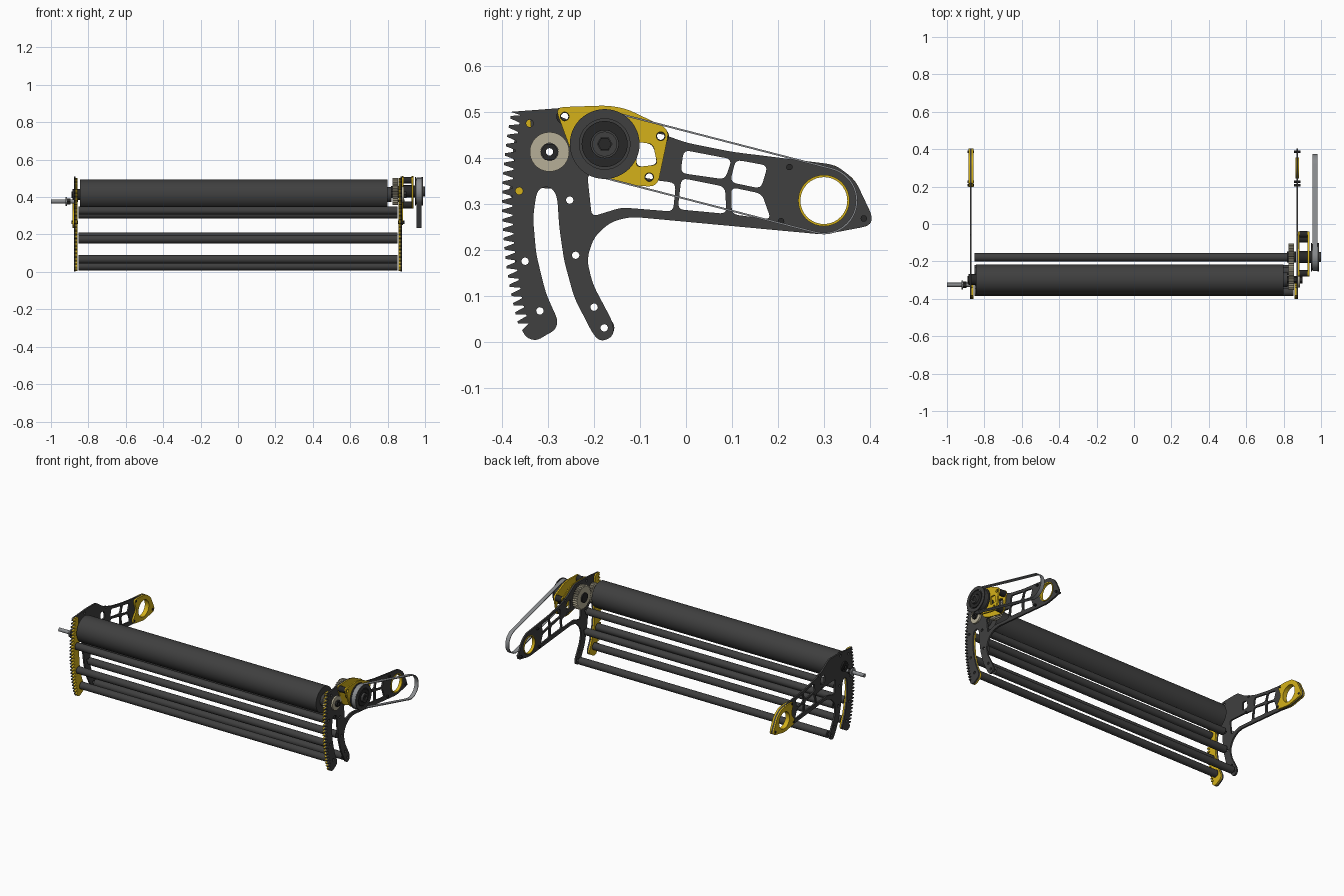
import bpy
from math import sin, cos, pi, atan2, acos, hypot, radians
from mathutils import Vector

if "Cube" in bpy.data.objects:
    bpy.data.objects.remove(bpy.data.objects["Cube"])


def material(name, rgb):
    m = bpy.data.materials.new(name)
    m.diffuse_color = (*rgb, 1)
    m.use_nodes = True
    m.node_tree.nodes["Principled BSDF"].inputs["Base Color"].default_value = m.diffuse_color
    return m


DARK = material("dark", (0.05, 0.05, 0.05))
BLACK = material("black", (0.02, 0.02, 0.02))
YELLOW = material("yellow", (0.66, 0.44, 0.01))
TAN = material("tan", (0.47, 0.43, 0.31))
STEEL = material("steel", (0.25, 0.26, 0.27))


def extrude(name, loops, x0, x1, mat):
    """Fill y-z loops (later loops are holes) and extrude from x0 to x1."""
    cu = bpy.data.curves.new(name, 'CURVE')
    cu.dimensions = '2D'
    cu.fill_mode = 'BOTH'
    cu.extrude = abs(x1 - x0) / 2
    for pts in loops:
        sp = cu.splines.new('POLY')
        sp.points.add(len(pts) - 1)
        for p, (y, z) in zip(sp.points, pts):
            p.co = (y, z, 0, 1)
        sp.use_cyclic_u = True
    tmp = bpy.data.objects.new(name + "_curve", cu)
    bpy.context.collection.objects.link(tmp)
    bpy.context.view_layer.update()
    dg = bpy.context.evaluated_depsgraph_get()
    me = bpy.data.meshes.new_from_object(tmp.evaluated_get(dg))
    bpy.data.objects.remove(tmp)
    ob = bpy.data.objects.new(name, me)
    bpy.context.collection.objects.link(ob)
    me.materials.clear()
    me.materials.append(mat)
    ob.rotation_euler = (pi / 2, 0, pi / 2)
    ob.location.x = (x0 + x1) / 2
    return ob


def circle(c, r, n=32):
    return [(c[0] + r * cos(2 * pi * i / n), c[1] + r * sin(2 * pi * i / n)) for i in range(n)]


def rounded(pts, r, closed=True):
    """Round polygon corners with short quadratic arcs."""
    v = [Vector(p) for p in pts]
    n, out = len(v), []
    for i, p in enumerate(v):
        if not closed and i in (0, n - 1):
            out.append(tuple(p))
            continue
        a, b = v[i - 1] - p, v[(i + 1) % n] - p
        s = p + a.normalized() * min(r, a.length * 0.45)
        e = p + b.normalized() * min(r, b.length * 0.45)
        for k in range(5):
            t = k / 4
            out.append(tuple(s * (1 - t) ** 2 + p * 2 * t * (1 - t) + e * t * t))
    return out


def gear(c, r, n, depth=0.009):
    pts = []
    for i in range(n):
        for f, rr in ((0, r - depth), (0.3, r), (0.55, r), (0.85, r - depth)):
            a = 2 * pi * (i + f) / n
            pts.append((c[0] + rr * cos(a), c[1] + rr * sin(a)))
    return pts


def belt_loop(c1, r1, c2, r2, n=24):
    dy, dz = c2[0] - c1[0], c2[1] - c1[1]
    th, a = atan2(dz, dy), acos((r1 - r2) / hypot(dy, dz))
    pts = []
    for c, r, s, e in ((c1, r1, th + a, th + 2 * pi - a), (c2, r2, th - a, th + a)):
        for i in range(n + 1):
            t = s + (e - s) * i / n
            pts.append((c[0] + r * cos(t), c[1] + r * sin(t)))
    return pts


PIVOT, AXLE, DRIVE = (0.30, 0.307), (-0.297, 0.413), (-0.177, 0.43)
TUBES = [(-0.363, 0.328), (-0.253, 0.308), (-0.35, 0.175), (-0.24, 0.188),
         (-0.318, 0.067), (-0.178, 0.03)]
MOUNTS = [(-0.264, 0.49), (-0.055, 0.447), (-0.08, 0.358)]

# Toothed front edge, bottom to top
teeth = []
for i in range(23):
    for f, r in ((0, 0.978), (0.3, 1.0), (0.55, 1.0), (0.85, 0.978)):
        a = -0.27 + (i + f) * 0.0205
        teeth.append((0.60 - r * cos(a), 0.30 + r * sin(a)))

# Side plate outline: arm, rear finger, slot, front finger
inner_finger = [(-0.325, 0.327), (-0.333, 0.27), (-0.326, 0.19), (-0.305, 0.105), (-0.278, 0.045),
                (-0.285, 0.025), (-0.305, 0.014), (-0.325, 0.002), (-0.347, 0.008), (-0.357, 0.025)]
arm_end = [(0.325, 0.385), (0.368, 0.352), (0.406, 0.272), (0.40, 0.252), (0.30, 0.233)]
body = ([(-0.382, 0.50), (-0.25, 0.51), (-0.15, 0.51), (-0.08, 0.462), (0, 0.433), (0.10, 0.413)]
        + arm_end +
        [(-0.12, 0.272), (-0.165, 0.26), (-0.20, 0.228), (-0.216, 0.18), (-0.203, 0.125),
         (-0.158, 0.04), (-0.158, 0.012), (-0.183, 0.0), (-0.20, 0.012), (-0.243, 0.095),
         (-0.265, 0.175), (-0.276, 0.25), (-0.28, 0.315), (-0.292, 0.335), (-0.31, 0.337)]
        + inner_finger)
outline = teeth + rounded(body, 0.02, False)

windows = [
    [(-0.215, 0.365), (-0.10, 0.358), (-0.022, 0.345), (-0.028, 0.283), (-0.14, 0.292), (-0.205, 0.272)],
    [(-0.005, 0.417), (0.10, 0.397), (0.085, 0.353), (-0.012, 0.367)],
    [(-0.010, 0.356), (0.085, 0.337), (0.088, 0.278), (-0.018, 0.288)],
    [(0.108, 0.396), (0.178, 0.383), (0.163, 0.333), (0.096, 0.347)],
    [(0.098, 0.336), (0.165, 0.322), (0.185, 0.266), (0.10, 0.277)],
    [(-0.108, 0.435), (-0.072, 0.43), (-0.062, 0.385), (-0.108, 0.38)],
]
holes = [circle(p, 0.008, 16) for p in TUBES + MOUNTS + [(-0.20, 0.075), (-0.34, 0.475), AXLE]]
plate = [outline, circle(PIVOT, 0.053, 40)] + [rounded(w, 0.014) for w in windows] + holes
rack = [teeth + rounded([(-0.382, 0.50), (-0.34, 0.502), (-0.335, 0.45), (-0.345, 0.40),
                         (-0.338, 0.36)] + inner_finger, 0.015, False)]
rack += [circle((-0.318, 0.067), 0.008, 16), circle((-0.35, 0.175), 0.008, 16)]

for s, side in ((-1, "left"), (1, "right")):
    extrude(side + "_side_plate", plate, s * 0.868, s * 0.878, DARK)
    extrude(side + "_rack_layer", rack, s * 0.859, s * 0.868, YELLOW)
    extrude(side + "_pivot_ring", [circle(PIVOT, 0.056, 40), circle(PIVOT, 0.051, 40)],
            s * 0.863, s * 0.882, YELLOW)
    for i, p in enumerate([(0.225, 0.38), (0.387, 0.268), (0.207, 0.262)]):
        extrude(f"{side}_arm_bolt_{i}", [circle(p, 0.007, 12)], s * 0.855, s * 0.889, BLACK)

# Yellow pivot cheeks on both faces of the left arm
cheek = [rounded([(0.25, 0.392)] + arm_end + [(0.20, 0.248), (0.198, 0.275), (0.232, 0.32),
                                              (0.212, 0.37), (0.215, 0.39)], 0.018),
         circle(PIVOT, 0.051, 40)]
extrude("left_cheek_outer", cheek, -0.886, -0.878, YELLOW)
extrude("left_cheek_inner", cheek, -0.868, -0.858, YELLOW)

# Main roller, its axle, and cross tubes
extrude("main_roller", [circle(AXLE, 0.08, 64), circle(AXLE, 0.008, 16)], -0.845, 0.80, DARK)
extrude("roller_axle", [circle(AXLE, 0.02, 6), circle(AXLE, 0.008, 16)], -0.89, 0.90, BLACK)
extrude("roller_collar", [circle(AXLE, 0.04), circle(AXLE, 0.019)], 0.80, 0.822, DARK)
extrude("left_bearing", [circle(AXLE, 0.03), circle(AXLE, 0.019)], -0.886, -0.845, BLACK)
extrude("right_bearing", [circle(AXLE, 0.043, 40), circle(AXLE, 0.019)], 0.878, 0.888, TAN)
for i, p in enumerate(TUBES):
    extrude(f"cross_tube_{i}", [circle(p, 0.022, 32), circle(p, 0.008, 16)], -0.852, 0.852, DARK)

# Meshing gears inside the right plate
extrude("roller_gear", [gear(AXLE, 0.056, 24), circle(AXLE, 0.018)], 0.825, 0.855, TAN)
extrude("drive_gear", [gear(DRIVE, 0.073, 32), circle(DRIVE, 0.018)], 0.825, 0.855, TAN)
extrude("drive_gear_hub", [circle(DRIVE, 0.03)], 0.818, 0.867, BLACK)

# Gearbox plate on standoffs
gearbox = [rounded([(-0.285, 0.51), (-0.17, 0.514), (-0.13, 0.507), (-0.036, 0.462), (-0.062, 0.338),
                    (-0.10, 0.338), (-0.19, 0.36), (-0.235, 0.38), (-0.252, 0.42)], 0.02),
           rounded(windows[5], 0.01)] + [circle(p, 0.0095, 20) for p in MOUNTS]
extrude("gearbox_plate", gearbox, 0.928, 0.938, YELLOW)
extrude("gearbox_base_plate", gearbox, 0.878, 0.884, YELLOW)
for i, p in enumerate(MOUNTS):
    extrude(f"standoff_{i}", [circle(p, 0.018, 24), circle(p, 0.008, 16)], 0.884, 0.928, BLACK)
extrude("drive_hub", [circle(DRIVE, 0.032)], 0.878, 0.95, BLACK)

# Belt pulley with flanges and hub
extrude("pulley_body", [circle(DRIVE, 0.069, 48)], 0.953, 0.983, DARK)
for i, x in enumerate((0.947, 0.982)):
    extrude(f"pulley_flange_{i}", [circle(DRIVE, 0.076, 48), circle(DRIVE, 0.055, 48)], x, x + 0.006, DARK)
extrude("pulley_inner_ring", [circle(DRIVE, 0.05, 48), circle(DRIVE, 0.03)], 0.983, 0.988, BLACK)
extrude("pulley_hub", [circle(DRIVE, 0.027), circle(DRIVE, 0.016, 6)], 0.983, 1.0, DARK)
extrude("pulley_shaft", [circle(DRIVE, 0.015, 6)], 0.983, 0.994, BLACK)
extrude("drive_belt", [belt_loop(DRIVE, 0.0735, PIVOT, 0.0735), belt_loop(DRIVE, 0.0695, PIVOT, 0.0695)],
        0.955, 0.980, STEEL)

# Side rod with washers on the left
ROD = (-0.325, 0.377)
extrude("side_rod", [circle(ROD, 0.011, 24)], -1.0, -0.868, STEEL)
extrude("rod_washer", [circle(ROD, 0.024, 24)], -0.922, -0.914, STEEL)
extrude("rod_nut", [circle(ROD, 0.018, 6)], -0.914, -0.895, BLACK)

bpy.ops.object.select_all(action='SELECT')
bpy.context.view_layer.objects.active = bpy.context.selected_objects[0]
bpy.ops.object.shade_smooth_by_angle(angle=radians(30))
